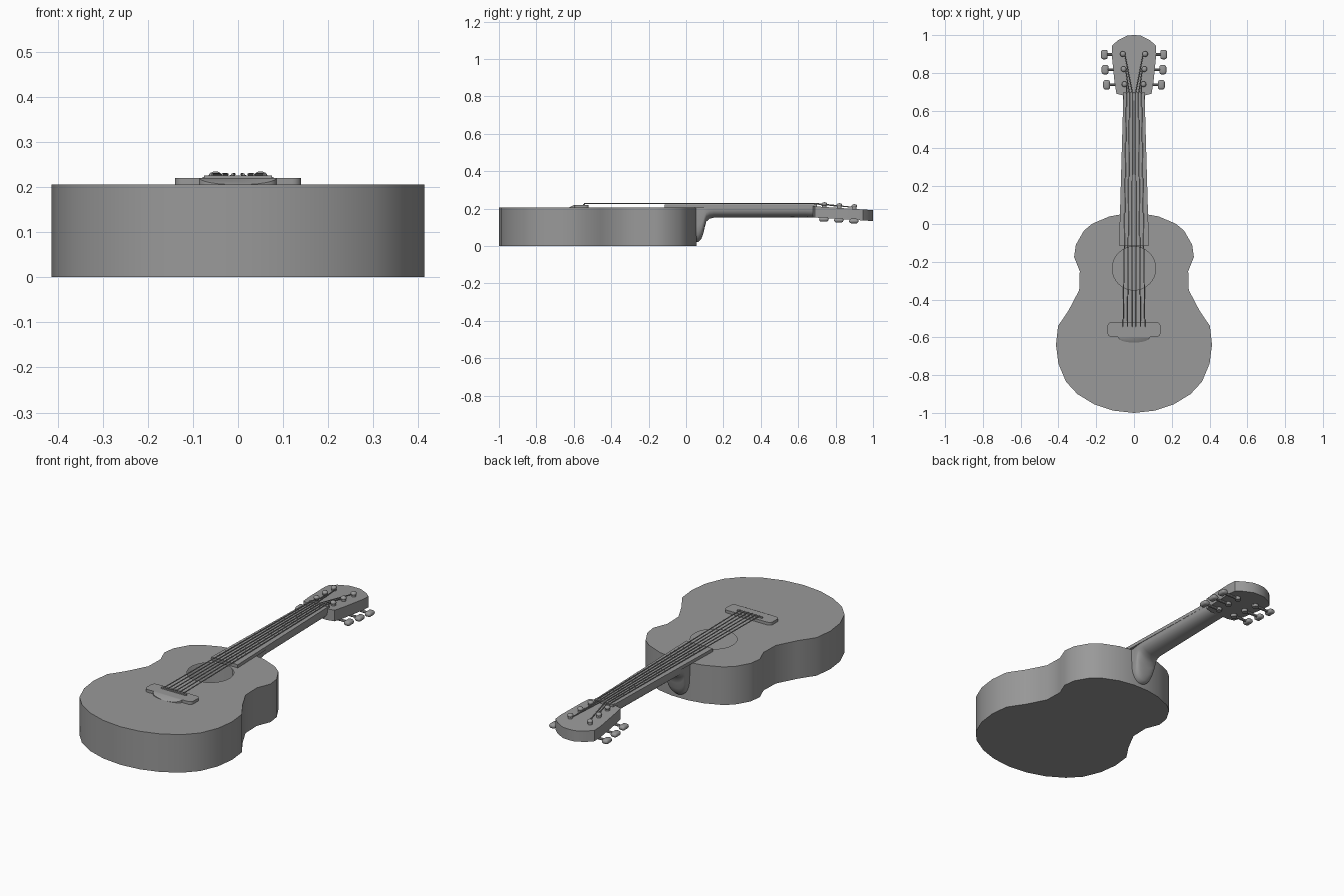
import bpy, bmesh, math
from mathutils import Vector, Matrix

if "Cube" in bpy.data.objects:
    bpy.data.objects.remove(bpy.data.objects["Cube"])

# Dark grey finish shared by all parts
grey = bpy.data.materials.new("dark_grey")
grey.diffuse_color = (0.32, 0.32, 0.32, 1)
grey.use_nodes = True
grey.node_tree.nodes["Principled BSDF"].inputs["Base Color"].default_value = grey.diffuse_color


def finish(name, bm, angle=30):
    bmesh.ops.recalc_face_normals(bm, faces=bm.faces[:])
    me = bpy.data.meshes.new(name)
    bm.to_mesh(me)
    bm.free()
    me.materials.append(grey)
    ob = bpy.data.objects.new(name, me)
    bpy.context.collection.objects.link(ob)
    bpy.ops.object.select_all(action='DESELECT')
    ob.select_set(True)
    bpy.context.view_layer.objects.active = ob
    bpy.ops.object.shade_smooth_by_angle(angle=math.radians(angle))
    return ob


def mirrored(half):
    """Closed outline from right-hand points; points on x = 0 are not doubled."""
    return half + [(-x, y) for x, y in reversed(half) if x > 1e-6]


def prism(bm, outline, bottom, top):
    """Solid from an outline; bottom and top give z as a function of y."""
    lo = [bm.verts.new((x, y, bottom(y))) for x, y in outline]
    hi = [bm.verts.new((x, y, top(y))) for x, y in outline]
    n = len(outline)
    for i in range(n):
        j = (i + 1) % n
        bm.faces.new((lo[i], lo[j], hi[j], hi[i]))
    bm.faces.new(lo[::-1])
    bm.faces.new(hi)


def rod(bm, a, b, r, sides=8):
    a, b = Vector(a), Vector(b)
    d = b - a
    m = Matrix.Translation((a + b) / 2) @ d.to_track_quat('Z', 'Y').to_matrix().to_4x4()
    bmesh.ops.create_cone(bm, cap_ends=True, segments=sides, radius1=r, radius2=r,
                          depth=d.length, matrix=m)


# Hollow body: thin shell with an open sound hole
TOP = 0.205
half = [(0, -1), (0.11, -0.988), (0.21, -0.955), (0.30, -0.90), (0.36, -0.835), (0.40, -0.74),
        (0.413, -0.64), (0.402, -0.54), (0.345, -0.455), (0.29, -0.35), (0.287, -0.25),
        (0.317, -0.175), (0.308, -0.11), (0.265, -0.035), (0.22, 0.002), (0.13, 0.04), (0.045, 0.055)]
outline = mirrored(half)
bm = bmesh.new()
lo = [bm.verts.new((x, y, 0)) for x, y in outline]
hi = [bm.verts.new((x, y, TOP)) for x, y in outline]
hole = [bm.verts.new((0.115 * math.cos(a), -0.235 + 0.115 * math.sin(a), TOP))
        for a in (math.tau * i / 32 for i in range(32))]
bm.faces.new(lo[::-1])
rim = []
for i in range(len(lo)):
    j = (i + 1) % len(lo)
    bm.faces.new((lo[i], lo[j], hi[j], hi[i]))
    rim.append(bm.edges.get((hi[i], hi[j])))
rim += [bm.edges.new((hole[i], hole[(i + 1) % 32])) for i in range(32)]
bmesh.ops.triangle_fill(bm, use_beauty=True, use_dissolve=False, edges=rim)
finish("body", bm)

# Fretboard
bm = bmesh.new()
prism(bm, mirrored([(0.079, -0.115), (0.056, 0.69)]), lambda y: 0.204, lambda y: 0.222)
finish("fretboard", bm)

# Neck with heel: lofted half-round sections (y, half width, lowest z, roundness)
stations = [(0.03, 0.06, 0.022, 0.4), (0.065, 0.06, 0.022, 0.4), (0.08, 0.062, 0.035, 0.42),
            (0.092, 0.064, 0.065, 0.46), (0.10, 0.066, 0.10, 0.55), (0.108, 0.067, 0.13, 0.65),
            (0.125, 0.068, 0.146, 0.75), (0.15, 0.069, 0.152, 0.75),
            (0.64, 0.057, 0.154, 0.75), (0.70, 0.057, 0.152, 0.75)]
bm = bmesh.new()
rings = []
for y, w, z, p in stations:
    ring = []
    for k in range(17):
        t = math.pi * k / 16
        ring.append(bm.verts.new((w * math.cos(t), y, 0.206 - (0.206 - z) * max(math.sin(t), 0) ** p)))
    rings.append(ring)
for a, b in zip(rings, rings[1:]):
    for i in range(17):
        j = (i + 1) % 17
        bm.faces.new((a[i], a[j], b[j], b[i]))
bm.faces.new(rings[0])
bm.faces.new(rings[-1][::-1])
finish("neck", bm, 45)


# Headstock, tilted slightly back
def head_top(y):
    return 0.213 - 0.065 * (y - 0.68)


def head_bottom(y):
    return 0.153 - 0.06 * (y - 0.68)


bm = bmesh.new()
prism(bm, mirrored([(0.056, 0.68), (0.093, 0.69), (0.103, 0.75), (0.118, 0.90), (0.116, 0.945),
                    (0.085, 0.972), (0.035, 0.998), (0, 1.0)]), head_bottom, head_top)
finish("headstock", bm)

# Nut
bm = bmesh.new()
prism(bm, mirrored([(0.056, 0.685), (0.056, 0.70)]), lambda y: 0.20, lambda y: 0.225)
finish("nut", bm)

# Bridge: rounded bar joined to a sloping belly, and a saddle
bm = bmesh.new()
BACK = -0.598
bar = []
for cx, cy, start in ((0.12, -0.54, 0), (-0.12, -0.54, 90), (-0.12, -0.578, 180), (0.12, -0.578, 270)):
    for k in range(5):
        a = math.radians(start + k * 22.5)
        bar.append((cx + 0.02 * math.cos(a), cy + 0.02 * math.sin(a)))
    if start == 180:
        bar += [(-0.085, BACK), (0.085, BACK)]
prism(bm, bar, lambda y: 0.204, lambda y: 0.22)
arc = [(0.085 * math.cos(t), BACK - 0.03 * math.sin(t))
       for t in (math.pi * k / 12 for k in range(13))]
prism(bm, arc, lambda y: 0.204, lambda y: 0.22 + 0.5 * (y - BACK))
inner = [f for f in bm.faces if all(abs(v.co.y - BACK) < 1e-4 and abs(v.co.x) < 0.086 for v in f.verts)]
bmesh.ops.delete(bm, geom=inner, context='FACES_ONLY')
bmesh.ops.remove_doubles(bm, verts=bm.verts[:], dist=1e-4)
finish("bridge", bm)
bm = bmesh.new()
prism(bm, mirrored([(0.075, -0.55), (0.075, -0.54)]), lambda y: 0.215, lambda y: 0.226)
finish("saddle", bm)

# Tuners: post with rounded cap, shaft under the head, gear and knob
PEGS = [(0.05, 0.74, 0.145), (0.055, 0.82, 0.153), (0.059, 0.90, 0.157)]
for side, label in ((1, "right"), (-1, "left")):
    for n, (px, y, kx) in enumerate(PEGS):
        zb, zt = head_bottom(y) - 0.006, head_top(y)
        bm = bmesh.new()
        rod(bm, (side * px, y, zb), (side * px, y, zt + 0.015), 0.012, 12)
        bmesh.ops.create_uvsphere(bm, u_segments=12, v_segments=8, radius=0.015,
                                  matrix=Matrix.Translation((side * px, y, zt + 0.015))
                                  @ Matrix.Diagonal((1, 1, 0.7, 1)))
        rod(bm, (side * px, y, zb - 0.01), (side * px, y, zb + 0.01), 0.015, 12)
        rod(bm, (side * (px - 0.015), y - 0.003, zb), (side * kx, y - 0.003, zb), 0.007)
        knob = bmesh.ops.create_cube(bm, size=1, matrix=Matrix.Translation((side * kx, y - 0.003, zb))
                                     @ Matrix.Diagonal((0.036, 0.05, 0.025, 1)))
        edges = {e for v in knob["verts"] for e in v.link_edges}
        bmesh.ops.bevel(bm, geom=list(edges), offset=0.0115, segments=3, affect='EDGES', profile=0.5)
        finish(f"tuner_{label}_{n + 1}", bm, 40)

# Strings: bridge to nut, then to their posts
for i in range(6):
    s = i - 2.5
    side = 1 if s > 0 else -1
    rank = int(abs(s))
    px, py, _ = PEGS[2 - rank]
    path = [(s * 0.023, -0.545, 0.228), (s * 0.016, 0.692, 0.228),
            (side * (px - 0.01), py, head_top(py) + 0.008)]
    bm = bmesh.new()
    rod(bm, path[0], path[1], 0.003, 6)
    rod(bm, path[1], path[2], 0.003, 6)
    finish(f"string_{i + 1}", bm, 70)
